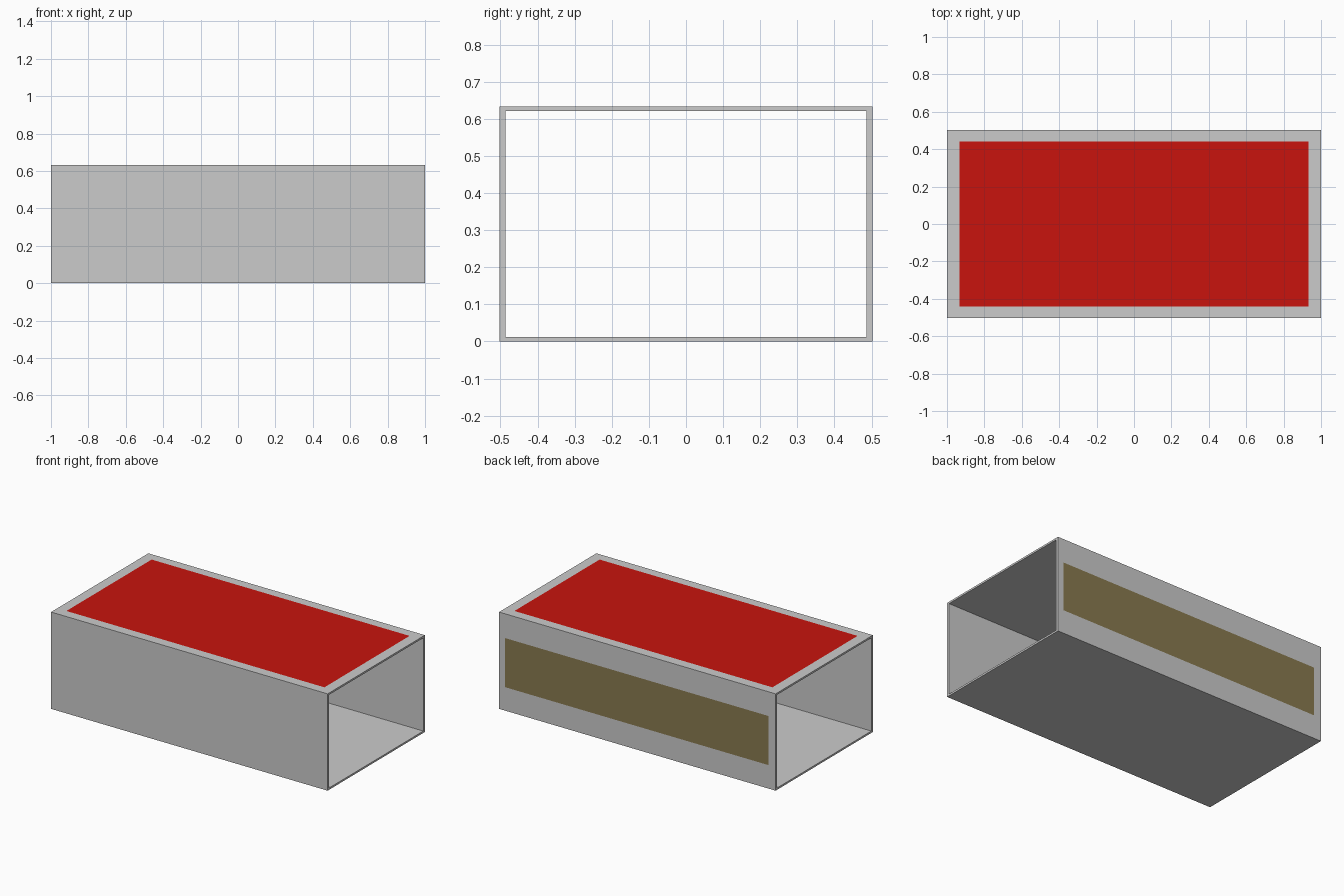
import bpy, bmesh

if "Cube" in bpy.data.objects:
    bpy.data.objects.remove(bpy.data.objects["Cube"])

L, W, H = 2.0, 1.005, 0.633      # outer size of the sleeve
SIDE, SKIN = 0.016, 0.012        # wall thickness: sides, top and bottom
LIFT = 0.001                     # printed panels sit just proud of the card


def make_object(name, bm, color=None):
    mesh = bpy.data.meshes.new(name)
    bm.to_mesh(mesh)
    bm.free()
    obj = bpy.data.objects.new(name, mesh)
    bpy.context.collection.objects.link(obj)
    if color:
        mat = bpy.data.materials.new(name + "_color")
        mat.diffuse_color = (*color, 1)
        mat.use_nodes = True
        mat.node_tree.nodes["Principled BSDF"].inputs["Base Color"].default_value = mat.diffuse_color
        mesh.materials.append(mat)
    return obj


def rect(bm, x, y0, y1, z0, z1):
    return [bm.verts.new((x, y, z)) for y, z in
            ((y0, z0), (y1, z0), (y1, z1), (y0, z1))]


def panel(name, points, color):
    bm = bmesh.new()
    bm.faces.new([bm.verts.new(p) for p in points])
    make_object(name, bm, color)


# Open-ended sleeve: rectangular ring section swept along x
bm = bmesh.new()
rings = []
for x in (-L / 2, L / 2):
    rings.append((rect(bm, x, -W / 2, W / 2, 0, H),
                  rect(bm, x, -W / 2 + SIDE, W / 2 - SIDE, SKIN, H - SKIN)))
(out_a, in_a), (out_b, in_b) = rings
for i in range(4):
    j = (i + 1) % 4
    for p, q in ((out_a, out_b), (out_b, in_b), (in_b, in_a), (in_a, out_a)):
        bm.faces.new((p[i], p[j], q[j], q[i]))
bmesh.ops.recalc_face_normals(bm, faces=bm.faces)
make_object("sleeve", bm)

# Red label on the top
zt = H + LIFT
panel("top_label", [(-0.933, -0.44, zt), (0.933, -0.44, zt),
                    (0.933, 0.44, zt), (-0.933, 0.44, zt)], (0.58, 0.007, 0.004))

# Brown striking strip on the back
yb = W / 2 + LIFT
panel("striking_strip", [(0.957, yb, 0.154), (-0.948, yb, 0.154),
                         (-0.948, yb, 0.475), (0.957, yb, 0.475)], (0.25, 0.195, 0.08))
